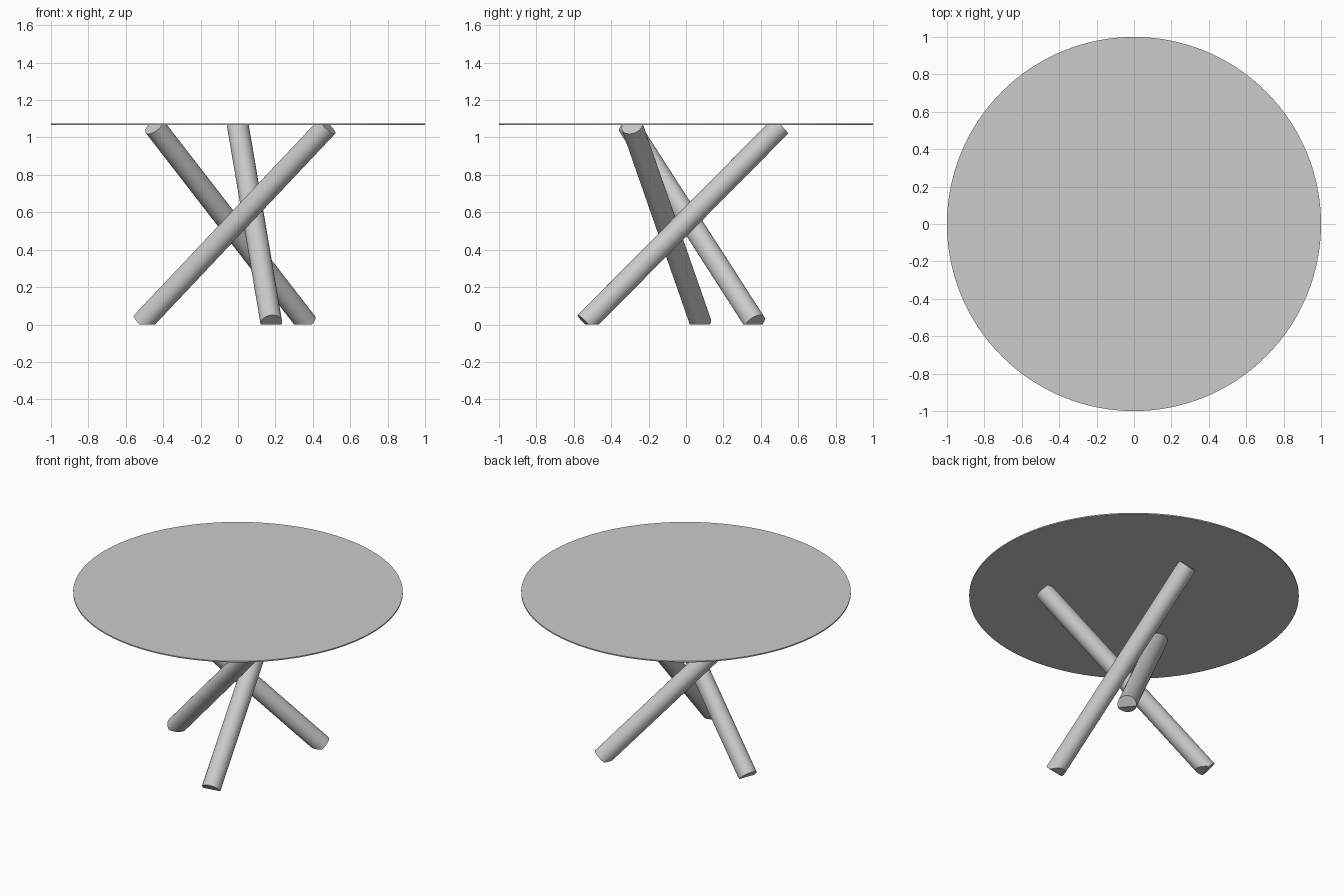
import bpy, bmesh, math
from mathutils import Vector, Matrix

cube = bpy.data.objects.get("Cube")
if cube:
    bpy.data.objects.remove(cube, do_unlink=True)

TOP_UNDER, TOP_Z = 1.068, 1.076
LEG_RADIUS = 0.058
LEG_CENTRE = Vector((0.01, -0.03, 0))

grey = bpy.data.materials.new("plain grey")
grey.use_nodes = True
colour = (0.6, 0.6, 0.6, 1)
grey.diffuse_color = colour
grey.node_tree.nodes["Principled BSDF"].inputs["Base Color"].default_value = colour


def add_object(name, bm):
    bmesh.ops.recalc_face_normals(bm, faces=bm.faces)
    mesh = bpy.data.meshes.new(name)
    bm.to_mesh(mesh)
    bm.free()
    mesh.materials.append(grey)
    obj = bpy.data.objects.new(name, mesh)
    bpy.context.collection.objects.link(obj)
    bpy.ops.object.select_all(action="DESELECT")
    obj.select_set(True)
    bpy.context.view_layer.objects.active = obj
    bpy.ops.object.shade_smooth_by_angle(angle=math.radians(30))


def add_rod(bm, start, end, radius, sides):
    axis = end - start
    turn = axis.to_track_quat("Z", "Y").to_matrix().to_4x4()
    bmesh.ops.create_cone(bm, cap_ends=True, segments=sides, radius1=radius,
                          radius2=radius, depth=axis.length,
                          matrix=Matrix.Translation((start + end) / 2) @ turn)


def trim(bm, height, direction):
    # Cut flat at a height and close the opening
    geom = bm.verts[:] + bm.edges[:] + bm.faces[:]
    bmesh.ops.bisect_plane(bm, geom=geom, plane_co=(0, 0, height),
                           plane_no=(0, 0, direction), clear_outer=True)
    bmesh.ops.holes_fill(bm, edges=[e for e in bm.edges if e.is_boundary])


def polar(radius, degrees, z):
    a = math.radians(degrees)
    return LEG_CENTRE + Vector((radius * math.cos(a), radius * math.sin(a), z))


# Thin round top
bm = bmesh.new()
add_rod(bm, Vector((0, 0, TOP_UNDER)), Vector((0, 0, TOP_Z)), 1, 128)
add_object("table_top", bm)

# Three crossing legs, trimmed at the floor and under the top
for i, name in enumerate(("back_leg", "right_leg", "left_leg")):
    foot = polar(0.518, -71.4 + 120 * i, 0.027)
    head = polar(0.517, 90.8 + 120 * i, 1.043)
    step = (head - foot).normalized() * 0.025
    bm = bmesh.new()
    add_rod(bm, foot - step, head + step, LEG_RADIUS, 48)
    trim(bm, 0, -1)
    trim(bm, TOP_UNDER, 1)
    add_object(name, bm)
